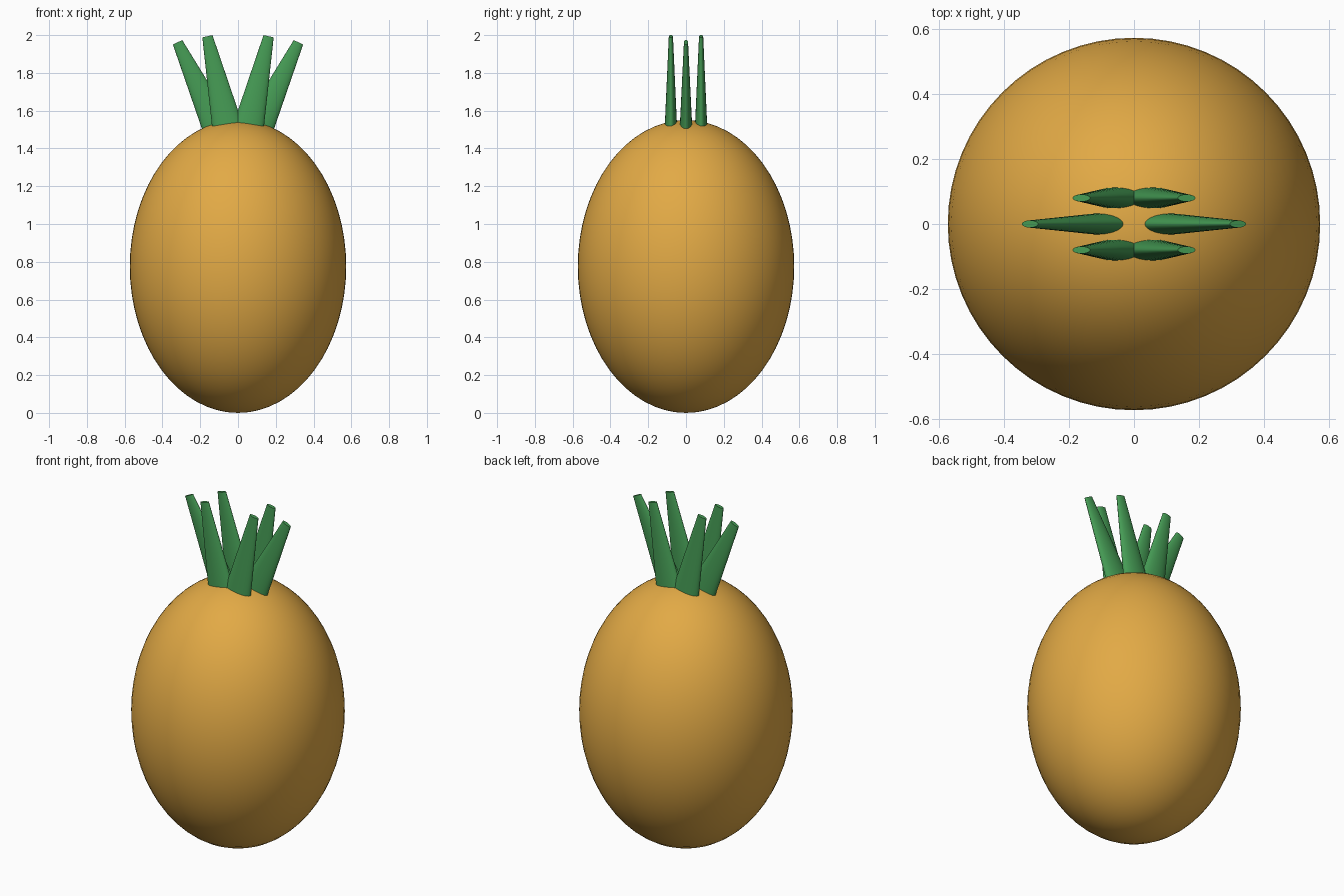
import bpy, math
from mathutils import Vector

if "Cube" in bpy.data.objects:
    bpy.data.objects.remove(bpy.data.objects["Cube"])


def material(name, color):
    m = bpy.data.materials.new(name)
    m.diffuse_color = color
    m.use_nodes = True
    m.node_tree.nodes["Principled BSDF"].inputs["Base Color"].default_value = m.diffuse_color
    return m


flesh = material("golden_skin", (0.76, 0.40, 0.06, 1))
green = material("leaf_green", (0.06, 0.33, 0.09, 1))

# Egg-shaped fruit body
bpy.ops.mesh.primitive_uv_sphere_add(segments=64, ring_count=32, radius=1,
                                     location=(0, 0, 0.775))
body = bpy.context.object
body.name = "fruit_body"
body.scale = (0.573, 0.573, 0.775)
bpy.ops.object.transform_apply(location=False, rotation=False, scale=True)
bpy.ops.object.shade_smooth()
body.data.materials.append(flesh)


# Tapered, flattened leaf running outwards from the crown to its tip
def leaf(name, side, tip_x, tip_z, y, tilt):
    length, tip_r, taper = 0.54, 0.0275, 0.110
    axis = Vector((side * math.sin(tilt), 0, math.cos(tilt)))
    center = Vector((side * tip_x, y, tip_z)) - axis * length / 2
    bpy.ops.mesh.primitive_cone_add(vertices=32, radius1=tip_r + taper * length,
                                    radius2=tip_r, depth=length, location=center,
                                    rotation=(0, side * tilt, 0))
    ob = bpy.context.object
    ob.name = name
    ob.scale = (1, 0.4, 1)
    bpy.ops.object.transform_apply(location=False, rotation=False, scale=True)
    bpy.ops.object.shade_smooth_by_angle(angle=math.radians(40))
    ob.data.materials.append(green)


# Crown: one splayed outer leaf and two upright leaves on each side
for side, label in ((-1, "left"), (1, "right")):
    leaf(f"outer_leaf_{label}", side, 0.32, 1.962, 0, math.radians(25.3))
    for y, row in ((-0.08, "front"), (0.08, "back")):
        leaf(f"inner_leaf_{row}_{label}", side, 0.162, 1.994, y, math.radians(12.5))
